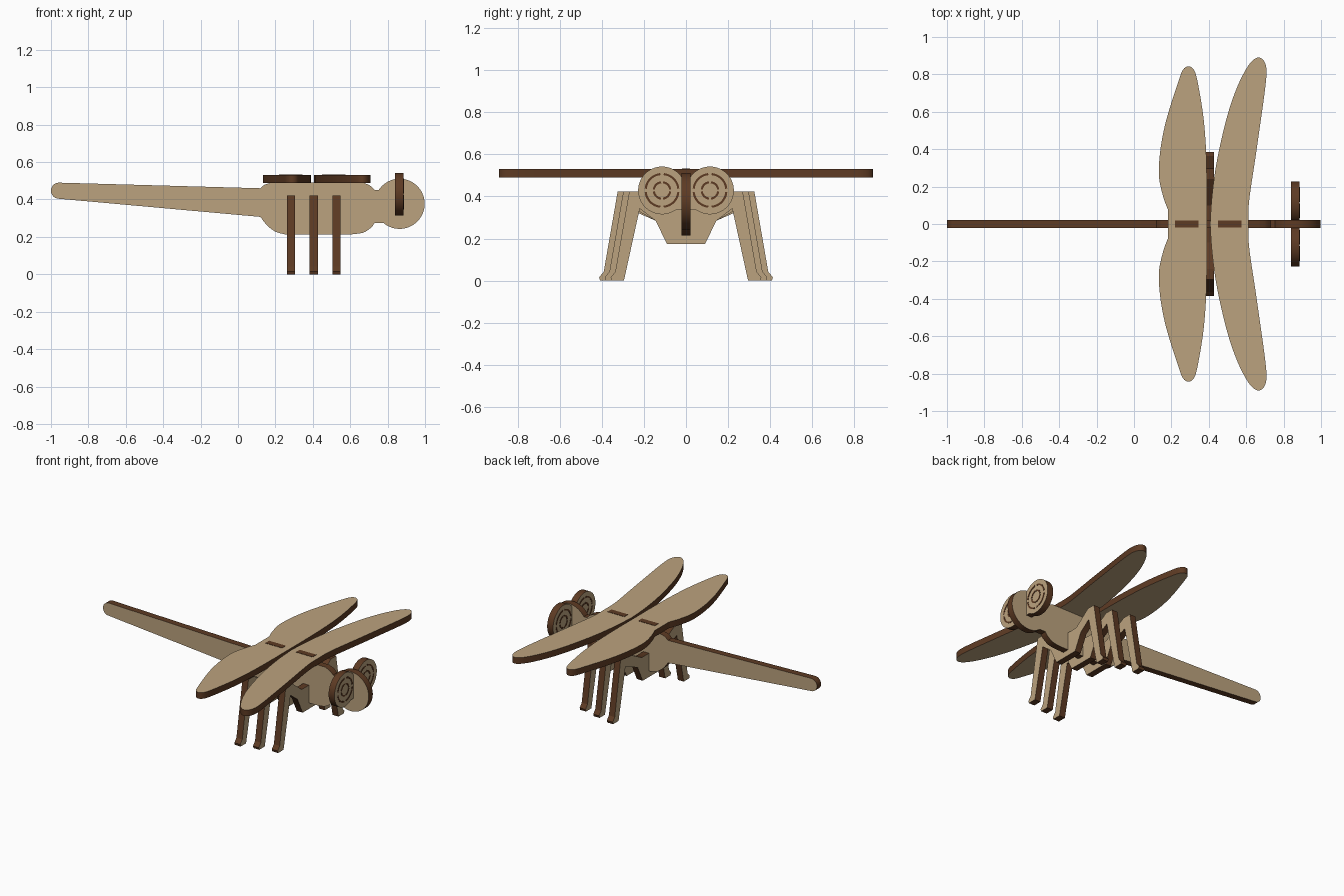
import bpy, bmesh, math

if "Cube" in bpy.data.objects:
    bpy.data.objects.remove(bpy.data.objects["Cube"])

# Two colours: light plywood faces, dark burnt cut edges
def material(name, rgb):
    m = bpy.data.materials.new(name)
    m.diffuse_color = (*rgb, 1)
    m.use_nodes = True
    m.node_tree.nodes["Principled BSDF"].inputs["Base Color"].default_value = m.diffuse_color
    return m

PLY = material("light plywood", (0.50, 0.365, 0.21))
BURNT = material("burnt brown edge", (0.11, 0.043, 0.017))
T = 0.044  # sheet thickness

def arc(cx, cy, r, a0, a1, n=24):
    return [(cx + r * math.cos(math.radians(a0 + (a1 - a0) * i / n)),
             cy + r * math.sin(math.radians(a0 + (a1 - a0) * i / n))) for i in range(n + 1)]

def smooth(pts, n=5):
    """Open Catmull-Rom curve through the points."""
    p = [pts[0]] + pts + [pts[-1]]
    out = []
    for a, b, c, d in zip(p, p[1:], p[2:], p[3:]):
        for i in range(n):
            t = i / n
            out.append(tuple(0.5 * (2 * b[k] + (c[k] - a[k]) * t
                       + (2 * a[k] - 5 * b[k] + 4 * c[k] - d[k]) * t * t
                       + (3 * b[k] - a[k] - 3 * c[k] + d[k]) * t ** 3) for k in (0, 1)))
    return out + [pts[-1]]

PLACE = {'X': lambda u, v, w: (w, u, v),
         'Y': lambda u, v, w: (u, w, v),
         'Z': lambda u, v, w: (u, v, w)}

def plate(name, outline, axis, centre, thick=T, all_burnt=False):
    """Cut sheet: outline extruded along an axis, with burnt sides."""
    pts = []
    for p in outline:
        if not pts or math.dist(p, pts[-1]) > 1e-4:
            pts.append(p)
    if math.dist(pts[0], pts[-1]) < 1e-4:
        pts.pop()
    f, h = PLACE[axis], thick / 2
    bm = bmesh.new()
    lo = [bm.verts.new(f(u, v, centre - h)) for u, v in pts]
    hi = [bm.verts.new(f(u, v, centre + h)) for u, v in pts]
    bm.faces.new(lo)
    bm.faces.new(hi)
    for i in range(len(pts)):
        j = (i + 1) % len(pts)
        bm.faces.new((lo[i], lo[j], hi[j], hi[i])).material_index = 1
    if all_burnt:
        for face in bm.faces:
            face.material_index = 1
    bmesh.ops.recalc_face_normals(bm, faces=bm.faces)
    me = bpy.data.meshes.new(name)
    bm.to_mesh(me)
    bm.free()
    me.materials.append(PLY)
    me.materials.append(BURNT)
    ob = bpy.data.objects.new(name, me)
    bpy.context.collection.objects.link(ob)
    bpy.ops.object.select_all(action='DESELECT')
    ob.select_set(True)
    bpy.context.view_layer.objects.active = ob
    bpy.ops.object.shade_smooth_by_angle(angle=math.radians(30))
    return ob

# Body: tail, thorax, neck and round head in one sheet
body = (arc(-0.957, 0.447, 0.043, 270, 90)
        + smooth([(0.12, 0.46), (0.145, 0.48), (0.185, 0.49)])
        + smooth([(0.67, 0.49), (0.705, 0.475), (0.73, 0.452)])
        + arc(0.864, 0.377, 0.134, 146, -130.5, 48)
        + smooth([(0.73, 0.275), (0.712, 0.25), (0.67, 0.223), (0.61, 0.214)])
        + smooth([(0.25, 0.214), (0.20, 0.228), (0.155, 0.262), (0.12, 0.307)]))
plate("body", body, 'Y', 0)

# Wings: half outlines mirrored across the body
hind = [(0.182, 0)] + smooth([
    (0.182, 0.075), (0.155, 0.15), (0.134, 0.25), (0.137, 0.36), (0.155, 0.48),
    (0.185, 0.60), (0.24, 0.77), (0.262, 0.825), (0.29, 0.843), (0.32, 0.825),
    (0.34, 0.76), (0.37, 0.58), (0.385, 0.40), (0.39, 0.20), (0.39, 0)])
fore = smooth([
    (0.407, 0), (0.415, 0.13), (0.432, 0.27), (0.46, 0.42), (0.505, 0.60),
    (0.555, 0.74), (0.61, 0.845), (0.655, 0.888), (0.69, 0.878), (0.708, 0.83),
    (0.703, 0.74), (0.68, 0.57), (0.65, 0.36), (0.615, 0.12), (0.612, 0)])
for name, half in (("hind_wings", hind), ("fore_wings", fore)):
    plate(name, half + [(x, -y) for x, y in half[::-1]], 'Z', 0.51, 0.042)

# Body tabs showing through the wing slots
for name, x0, x1 in (("hind_wing_tab", 0.22, 0.345), ("fore_wing_tab", 0.45, 0.575)):
    plate(name, [(x0, 0.48), (x1, 0.48), (x1, 0.533), (x0, 0.533)], 'Y', 0, 0.04, True)

# Leg pairs: each further back is a little wider
for name, x, d in (("front_legs", 0.527, 0), ("middle_legs", 0.405, 0.028),
                   ("back_legs", 0.284, 0.055)):
    half = [(0.09, 0.174), (0.145, 0.285), (0.22 + d, 0.342), (0.295 + d, 0),
            (0.353 + d, 0), (0.358 + d, 0.016), (0.336 + d, 0.042),
            (0.27 + d, 0.4225), (0.212 + d, 0.4225), (0.10, 0.335)]
    plate(name, half + [(-y, z) for y, z in half[::-1]], 'X', x)

# Eyes: two joined discs across the head
EX, EY, EZ = 0.8625, 0.114, 0.4285
half = arc(EY, EZ, 0.1135, -125, 168, 48)
plate("eyes", half + [(-y, z) for y, z in half[::-1]], 'X', EX)

# Dashed rings cut in both eyes
for side, sy in (("left", -1), ("right", 1)):
    for size, r in (("outer", 0.078), ("inner", 0.039)):
        for k in range(4):
            a0, a1 = 90 * k + 6, 90 * k + 84
            ring = arc(sy * EY, EZ, r + 0.005, a0, a1, 14) + arc(sy * EY, EZ, r - 0.005, a1, a0, 14)
            plate(f"{side}_eye_{size}_ring_{k + 1}", ring, 'X', EX, T + 0.004, True)
